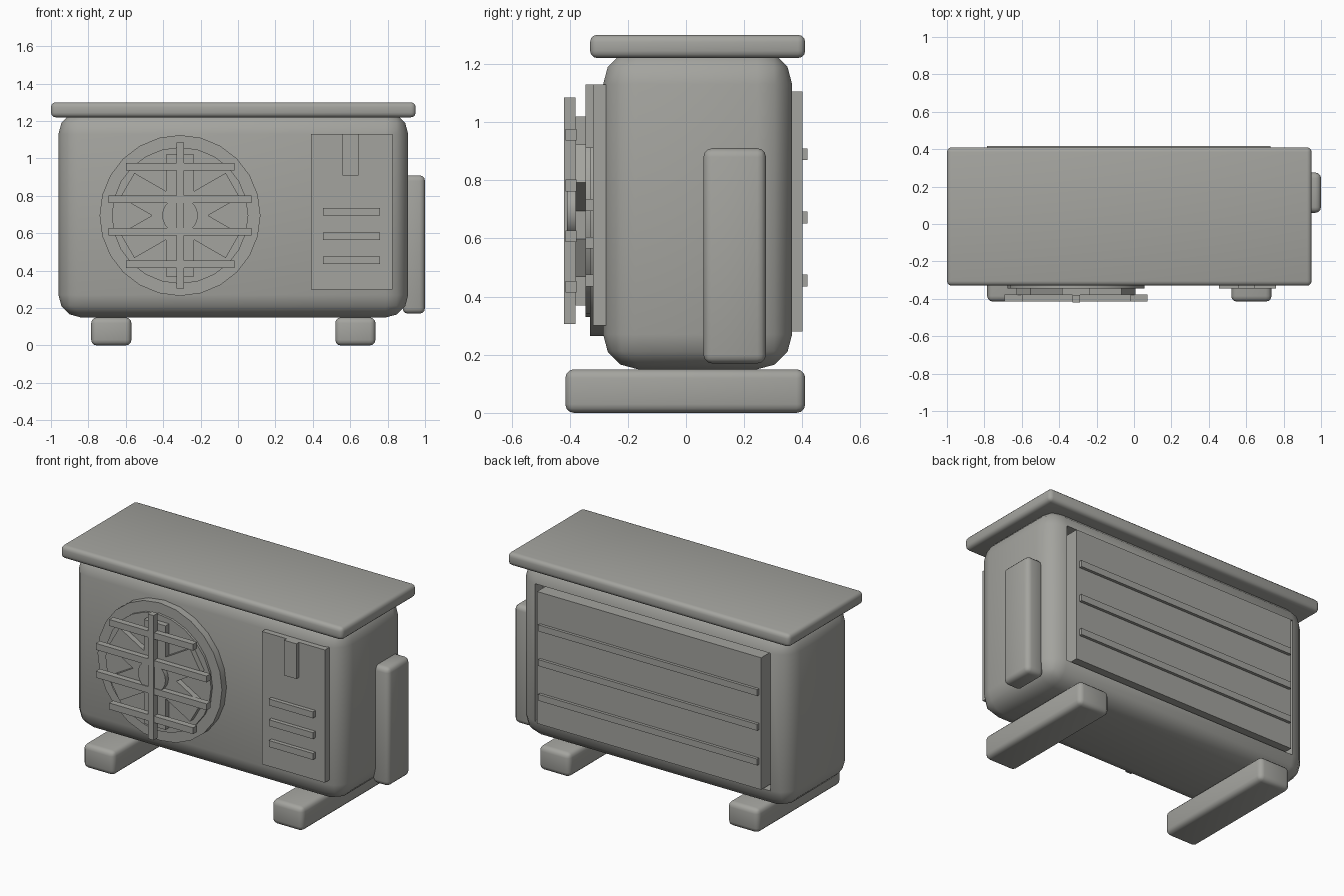
import bpy, bmesh, math
from mathutils import Matrix, Vector

cube = bpy.data.objects.get("Cube")
if cube:
    bpy.data.objects.remove(cube, do_unlink=True)

GREY = (0.37, 0.37, 0.345, 1)
grey = bpy.data.materials.new("warm_grey")
grey.use_nodes = True
grey.diffuse_color = GREY
grey.node_tree.nodes["Principled BSDF"].inputs["Base Color"].default_value = GREY


def finish(name, bm):
    bmesh.ops.recalc_face_normals(bm, faces=bm.faces)
    mesh = bpy.data.meshes.new(name)
    bm.to_mesh(mesh)
    bm.free()
    mesh.materials.append(grey)
    obj = bpy.data.objects.new(name, mesh)
    bpy.context.collection.objects.link(obj)
    bpy.ops.object.select_all(action='DESELECT')
    obj.select_set(True)
    bpy.context.view_layer.objects.active = obj
    bpy.ops.object.shade_smooth_by_angle(angle=math.radians(35))
    return obj


def box_mesh(xs, ys, zs, bevel=0):
    """Box spanning the given ranges, with optional rounded edges."""
    bm = bmesh.new()
    size = [r[1] - r[0] for r in (xs, ys, zs)]
    centre = Vector([(r[0] + r[1]) / 2 for r in (xs, ys, zs)])
    bmesh.ops.create_cube(bm, size=1, matrix=Matrix.Translation(centre) @ Matrix.Diagonal((*size, 1)))
    if bevel:
        bmesh.ops.bevel(bm, geom=bm.edges[:], offset=bevel, segments=3, profile=0.5, affect='EDGES')
    return bm


def box(name, xs, ys, zs, bevel=0):
    return finish(name, box_mesh(xs, ys, zs, bevel))


def disc(name, radius, y_front, y_back, sides=24):
    """Cylinder facing the front, centred on the fan axis."""
    bm = bmesh.new()
    place = Matrix.Translation((FAN_X, (y_front + y_back) / 2, FAN_Z)) @ Matrix.Rotation(math.pi / 2, 4, 'X')
    bmesh.ops.create_cone(bm, cap_ends=True, segments=sides, radius1=radius, radius2=radius,
                          depth=y_back - y_front, matrix=place)
    return finish(name, bm)


# Casing with a shallow recess in its back
bm = box_mesh((-0.96, 0.91), (-0.285, 0.365), (0.15, 1.25), 0.12)
bm.normal_update()
back = max(bm.faces, key=lambda f: f.calc_center_median().y + f.calc_area())
back = max((f for f in bm.faces if f.normal.y > 0.99), key=lambda f: f.calc_area())
moved = bmesh.ops.extrude_face_region(bm, geom=[back])["geom"]
bmesh.ops.delete(bm, geom=[back], context='FACES_ONLY') if back.is_valid else None
bmesh.ops.translate(bm, vec=(0, -0.08, 0), verts=[v for v in moved if isinstance(v, bmesh.types.BMVert)])
finish("casing", bm)

# Lid, feet and side cover
box("lid", (-1, 0.95), (-0.33, 0.41), (1.22, 1.3), 0.025)
for side, x in (("right", -0.785), ("left", 0.52)):
    box(side + "_foot", (x, x + 0.215), (-0.415, 0.41), (0, 0.15), 0.03)
box("side_cover", (0.88, 1), (0.06, 0.275), (0.17, 0.91), 0.03)

# Control panel with latch and slots
box("control_panel", (0.39, 0.825), (-0.32, -0.27), (0.3, 1.13))
box("panel_latch", (0.56, 0.645), (-0.345, -0.31), (0.91, 1.13))
for i in range(3):
    z = 0.455 + i * 0.13
    box(f"panel_slot_{i + 1}", (0.455, 0.76), (-0.345, -0.31), (z - 0.02, z + 0.02))

# Fan housing, blades and hub
FAN_X, FAN_Z = -0.31, 0.695
disc("fan_ring", 0.43, -0.33, -0.27)
disc("fan_plate", 0.365, -0.345, -0.3)
for i in range(3):
    bm = box_mesh((-0.075, 0.075), (-0.38, -0.335), (-0.325, 0.325))
    turn = Matrix.Rotation(i * math.pi / 3, 4, 'Y')
    bm.transform(Matrix.Translation((FAN_X, 0, FAN_Z)) @ turn)
    finish(f"fan_blade_pair_{i + 1}", bm)
disc("fan_hub", 0.095, -0.41, -0.34)

# Grille in front of the fan
box("grille_upright", (FAN_X - 0.02, FAN_X + 0.02), (-0.42, -0.38), (0.305, 1.085))
for i, half in enumerate((0.29, 0.383, 0.383, 0.29)):
    z = FAN_Z + (i - 1.5) * 0.174
    box(f"grille_bar_{i + 1}", (FAN_X - half, FAN_X + half), (-0.415, -0.376), (z - 0.02, z + 0.02))

# Back panel with slats
box("back_panel", (-0.8, 0.75), (0.28, 0.4), (0.28, 1.105))
for i in range(3):
    z = 0.455 + i * 0.217
    box(f"back_slat_{i + 1}", (-0.785, 0.73), (0.39, 0.418), (z - 0.02, z + 0.02))
